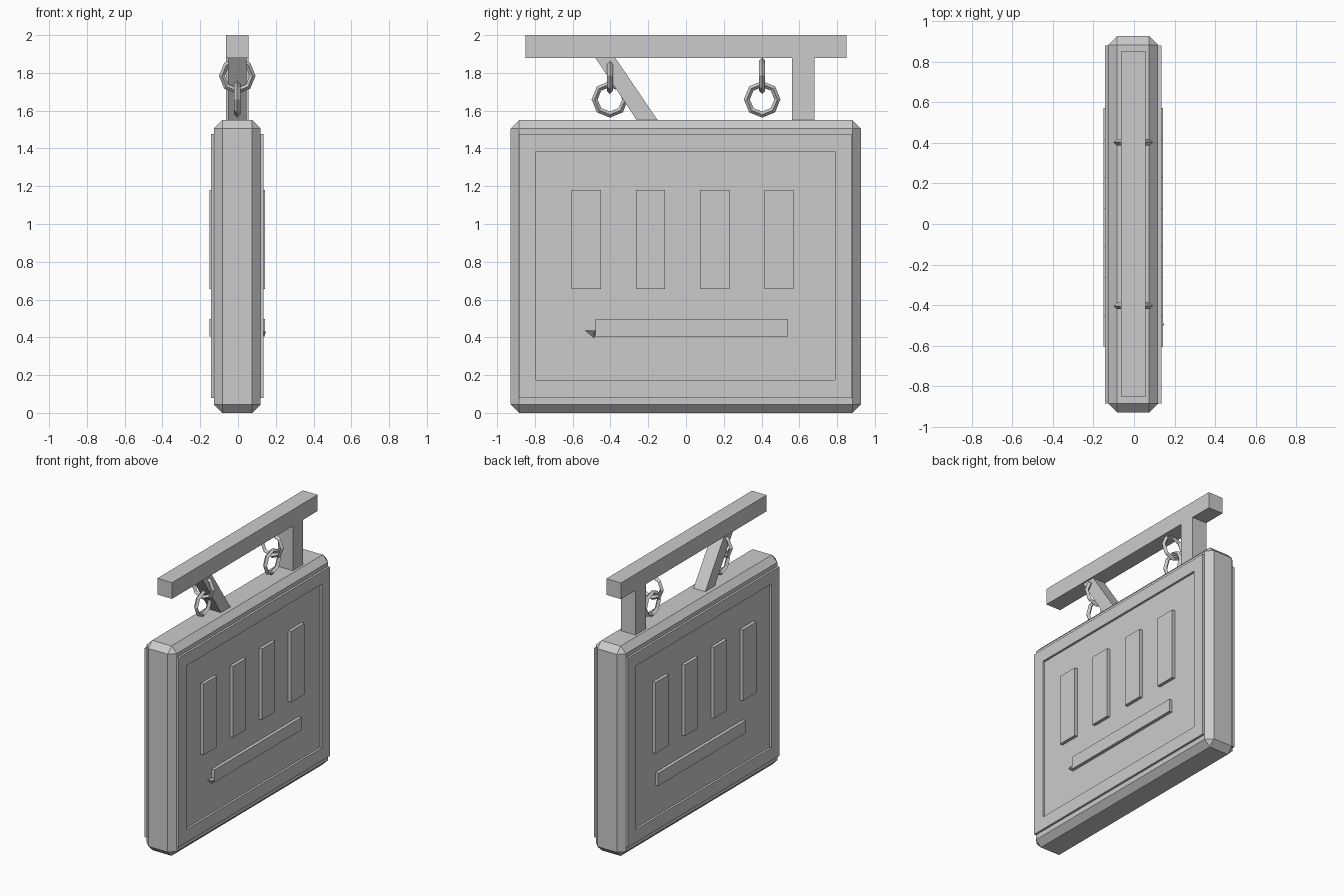
import bpy, bmesh
from math import pi

if "Cube" in bpy.data.objects:
    bpy.data.objects.remove(bpy.data.objects["Cube"])

CX = -0.004  # centre plane of the sign


def finish(name, bm):
    bmesh.ops.recalc_face_normals(bm, faces=bm.faces)
    mesh = bpy.data.meshes.new(name)
    bm.to_mesh(mesh)
    bm.free()
    obj = bpy.data.objects.new(name, mesh)
    bpy.context.collection.objects.link(obj)
    return obj


def prism(name, outline, x0, x1):
    """Extrude a closed (y, z) outline from x0 to x1."""
    bm = bmesh.new()
    face = bm.faces.new([bm.verts.new((x0, y, z)) for y, z in outline])
    ext = bmesh.ops.extrude_face_region(bm, geom=[face])["geom"]
    bmesh.ops.translate(bm, vec=(x1 - x0, 0, 0),
                        verts=[v for v in ext if isinstance(v, bmesh.types.BMVert)])
    return finish(name, bm)


def box(name, x0, x1, y0, y1, z0, z1):
    return prism(name, [(y0, z0), (y1, z0), (y1, z1), (y0, z1)], x0, x1)


def rim(name, outer, inner, x0, x1):
    """Rectangular picture frame; outer and inner are (y0, y1, z0, z1)."""
    bm = bmesh.new()
    rings = []
    for (y0, y1, z0, z1), x in ((outer, x0), (outer, x1), (inner, x1), (inner, x0)):
        rings.append([bm.verts.new((x, y, z))
                      for y, z in ((y0, z0), (y1, z0), (y1, z1), (y0, z1))])
    for i in range(4):
        a, b = rings[i], rings[(i + 1) % 4]
        for k in range(4):
            n = (k + 1) % 4
            bm.faces.new((a[k], a[n], b[n], b[k]))
    return finish(name, bm)


def link(name, y, z, rot):
    bpy.ops.mesh.primitive_torus_add(major_segments=8, minor_segments=4,
                                     major_radius=0.081, minor_radius=0.016,
                                     location=(CX, y, z), rotation=rot)
    bpy.context.object.name = name


# Chamfered board
board = box("board", CX - 0.123, CX + 0.123, -0.928, 0.926, 0, 1.55)
bev = board.modifiers.new("chamfer", "BEVEL")
bev.width = 0.044
bev.segments = 1

# Raised border and relief bars on both faces
for side, s in (("right", 1), ("left", -1)):
    rim(f"border_{side}", (-0.885, 0.88, 0.08, 1.477), (-0.793, 0.788, 0.175, 1.385),
        CX + s * 0.11, CX + s * 0.139)
    for i in range(4):
        y = -0.605 + 0.34 * i
        box(f"upright_bar_{side}_{i + 1}", CX + s * 0.11, CX + s * 0.147,
            y, y + 0.155, 0.655, 1.18)
    box(f"long_bar_{side}", CX + s * 0.11, CX + s * 0.147, -0.48, 0.54, 0.405, 0.498)

# Small pointed chip at the end of the right long bar
bm = bmesh.new()
bmesh.ops.create_cone(bm, segments=3, radius1=1, radius2=0, depth=1, cap_ends=True)
bm.clear()
base = [bm.verts.new(p) for p in ((0.125, -0.535, 0.437), (0.125, -0.48, 0.437),
                                  (0.125, -0.485, 0.395))]
tip = bm.verts.new((0.15, -0.492, 0.428))
bm.faces.new(base)
for i in range(3):
    bm.faces.new((base[i], base[(i + 1) % 3], tip))
finish("pointed_chip", bm)

# Hanging beam, post and slanted brace
box("beam", CX - 0.06, CX + 0.06, -0.85, 0.85, 1.88, 2.0)
box("post", CX - 0.06, CX + 0.06, 0.56, 0.68, 1.54, 1.89)
prism("brace", [(-0.483, 1.885), (-0.378, 1.885), (-0.147, 1.545), (-0.258, 1.545)],
      CX - 0.048, CX + 0.048)

# Two pairs of interlocking chain links
for label, y in (("front", -0.403), ("back", 0.403)):
    link(f"upper_link_{label}", y, 1.785, (pi / 2, 0, 0))
    link(f"lower_link_{label}", y, 1.66, (0, pi / 2, 0))
